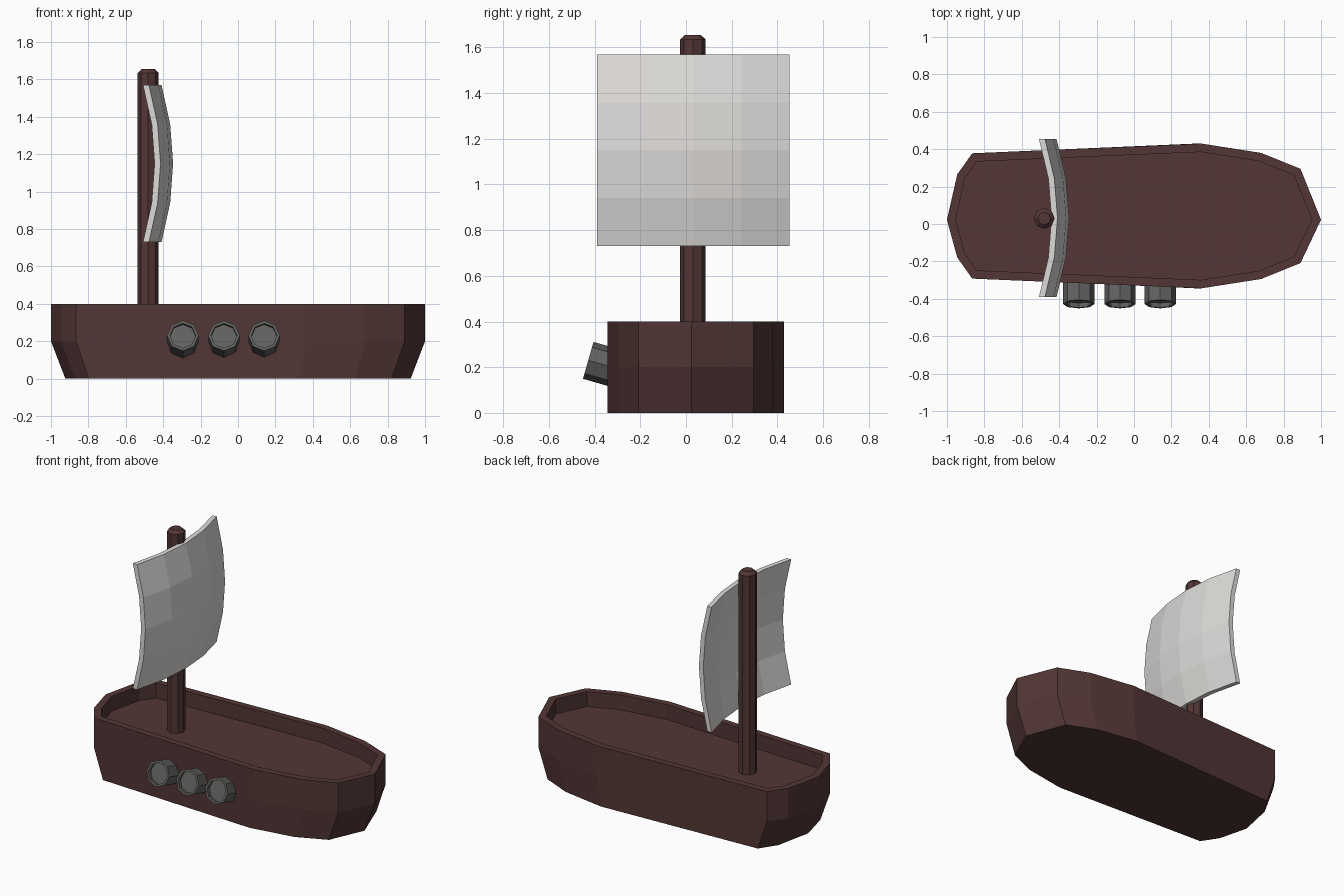
import bpy, bmesh
from math import radians, pi
from mathutils import Matrix, Vector

cube = bpy.data.objects.get("Cube")
if cube:
    bpy.data.objects.remove(cube, do_unlink=True)


def material(name, rgb):
    mat = bpy.data.materials.new(name)
    mat.use_nodes = True
    mat.diffuse_color = (*rgb, 1)
    mat.node_tree.nodes["Principled BSDF"].inputs["Base Color"].default_value = (*rgb, 1)
    return mat


WOOD = material("dark wood", (0.085, 0.037, 0.036))
CLOTH = material("sail cloth", (0.73, 0.71, 0.69))
IRON = material("gun iron", (0.12, 0.12, 0.118))


def finish(bm, name, mat):
    bmesh.ops.recalc_face_normals(bm, faces=bm.faces)
    mesh = bpy.data.meshes.new(name)
    bm.to_mesh(mesh)
    bm.free()
    mesh.materials.append(mat)
    obj = bpy.data.objects.new(name, mesh)
    bpy.context.collection.objects.link(obj)
    return obj


def bridge(bm, lower, upper):
    n = len(lower)
    for i in range(n):
        j = (i + 1) % n
        bm.faces.new((lower[i], lower[j], upper[j], upper[i]))


def sunken(bm, face, rim, depth):
    """Inset a face, then sink its middle straight in."""
    normal = face.normal.copy()
    bmesh.ops.inset_region(bm, faces=[face], thickness=rim, use_even_offset=True)
    result = bmesh.ops.extrude_discrete_faces(bm, faces=[face])
    bmesh.ops.translate(bm, verts=result["faces"][0].verts, vec=-normal * depth)


# Hull: one half outline mirrored about the keel, drawn in lengthwise at the bottom
MID_Y = 0.043
half = [(0.89, 0.252), (0.68, 0.337), (0.36, 0.387), (-0.865, 0.335), (-0.945, 0.222)]
outline = [(1, -0.02)] + half + [(-1, -0.02)] + [(x, -y) for x, y in reversed(half)]
bm = bmesh.new()
rings = []
for z, squeeze in ((0, 0.923), (0.2, 1), (0.4, 1)):
    rings.append([bm.verts.new((x * squeeze, y + MID_Y, z)) for x, y in outline])
for lower, upper in zip(rings, rings[1:]):
    bridge(bm, lower, upper)
bm.faces.new(rings[0][::-1])
deck = bm.faces.new(rings[-1])
bm.normal_update()
sunken(bm, deck, 0.045, 0.1)
finish(bm, "hull", WOOD)

# Mast: octagonal pole with a chamfered top
bm = bmesh.new()
bmesh.ops.create_cone(bm, cap_ends=True, segments=8, radius1=0.056, radius2=0.056, depth=1.375)
bmesh.ops.translate(bm, verts=bm.verts, vec=(-0.48, 0.03, 0.9675))
top_edges = [e for e in bm.edges if all(v.co.z > 1.6 for v in e.verts)]
bmesh.ops.bevel(bm, geom=top_edges, offset=0.02, segments=1, affect="EDGES")
finish(bm, "mast", WOOD)

# Sail: coarse grid bulging forward both ways, then thickened
bm = bmesh.new()
bmesh.ops.create_grid(bm, x_segments=4, y_segments=4, size=1)
for v in bm.verts:
    u, w = v.co.x, v.co.y
    bulge = 0.067 * (1 - u * u) + 0.062 * (1 - w * w)
    v.co = (-0.508 + bulge, 0.032 + 0.422 * u, 1.15 + 0.42 * w)
back = list(bm.faces)
front = bmesh.ops.extrude_face_region(bm, geom=back, use_keep_orig=True)["geom"]
bmesh.ops.translate(bm, verts=[g for g in front if isinstance(g, bmesh.types.BMVert)],
                    vec=(0.032, 0, 0))
finish(bm, "sail", CLOTH)

# Guns: three stubby octagonal barrels tilted up, with sunken muzzles
LENGTH = 0.16
for number, x in enumerate((-0.295, -0.075, 0.14), 1):
    bm = bmesh.new()
    bmesh.ops.create_cone(bm, cap_ends=True, segments=8, radius1=0.084, radius2=0.084,
                          depth=LENGTH)
    bm.normal_update()
    muzzle = max(bm.faces, key=lambda f: f.calc_center_median().z)
    sunken(bm, muzzle, 0.014, 0.025)
    turn = Matrix.Rotation(radians(74), 4, "X")
    place = Matrix.Translation(Vector((x, -0.428, 0.23)))
    slide = Matrix.Translation(Vector((0, 0, -LENGTH / 2)))
    bmesh.ops.transform(bm, matrix=place @ turn @ slide, verts=bm.verts)
    finish(bm, f"gun_{number}", IRON)
